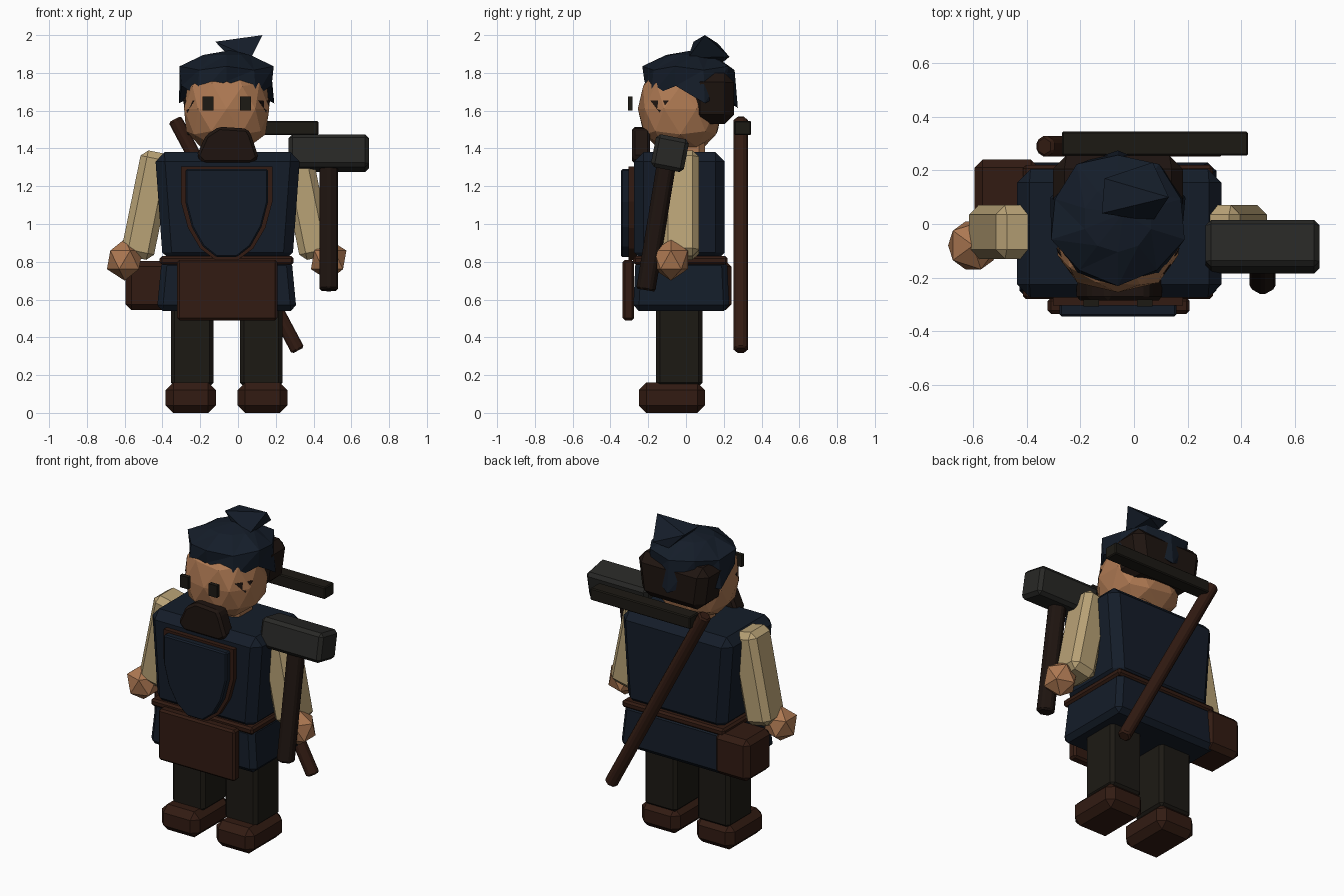
import bpy, bmesh, math
from mathutils import Vector, Matrix

if "Cube" in bpy.data.objects:
    bpy.data.objects.remove(bpy.data.objects["Cube"])

CX = -0.06  # body mirror plane


def material(name, color):
    m = bpy.data.materials.new(name)
    m.diffuse_color = (*color, 1)
    m.use_nodes = True
    m.node_tree.nodes["Principled BSDF"].inputs["Base Color"].default_value = m.diffuse_color
    return m


NAVY = material("navy", (0.007, 0.012, 0.022))
SKIN = material("skin", (0.42, 0.19, 0.085))
LINEN = material("linen", (0.48, 0.36, 0.18))
LEATHER = material("leather", (0.032, 0.011, 0.006))
WOOD = material("dark wood", (0.013, 0.007, 0.005))
CLOTH = material("dark cloth", (0.012, 0.010, 0.007))
IRON = material("iron", (0.021, 0.021, 0.019))


def finish(name, bm, mat, bevel=0):
    bmesh.ops.recalc_face_normals(bm, faces=bm.faces)
    me = bpy.data.meshes.new(name)
    bm.to_mesh(me)
    bm.free()
    me.materials.append(mat)
    ob = bpy.data.objects.new(name, me)
    bpy.context.collection.objects.link(ob)
    if bevel:
        b = ob.modifiers.new("Bevel", 'BEVEL')
        b.width, b.segments = bevel, 1
    return ob


def box(name, center, size, mat, bevel=0, taper=1, rot=(0, 0, 0)):
    """Chamfered box; taper scales the width of the bottom."""
    bm = bmesh.new()
    bmesh.ops.create_cube(bm, size=1)
    for v in bm.verts:
        if v.co.z < 0:
            v.co.x *= taper
        v.co = Vector(a * b for a, b in zip(v.co, size))
    ob = finish(name, bm, mat, bevel)
    ob.location, ob.rotation_euler = center, rot
    return ob


def ball(name, center, radii, mat, subdiv=1, power=1):
    bm = bmesh.new()
    bmesh.ops.create_icosphere(bm, subdivisions=subdiv, radius=1)
    for v in bm.verts:
        v.co = Vector(c + r * math.copysign(abs(a) ** power, a)
                      for a, r, c in zip(v.co, radii, center))
    return finish(name, bm, mat)


def rod(name, p, q, radius, mat, sides=6):
    p, q = Vector(p), Vector(q)
    turn = Vector((0, 0, 1)).rotation_difference(q - p).to_matrix().to_4x4()
    bm = bmesh.new()
    bmesh.ops.create_cone(bm, cap_ends=True, segments=sides, radius1=radius, radius2=radius,
                          depth=(q - p).length, matrix=Matrix.Translation((p + q) / 2) @ turn)
    return finish(name, bm, mat, 0.01)


def plate(name, outline, y0, y1, mat, bevel=0):
    """Front-view outline (x, z) extruded from y0 to y1."""
    bm = bmesh.new()
    f = bm.faces.new([bm.verts.new((x, y0, z)) for x, z in outline])
    new = bmesh.ops.extrude_face_region(bm, geom=[f])["geom"]
    bmesh.ops.translate(bm, vec=(0, y1 - y0, 0),
                        verts=[v for v in new if isinstance(v, bmesh.types.BMVert)])
    return finish(name, bm, mat, bevel)


def hull(name, points, mat):
    bm = bmesh.new()
    for p in points:
        bm.verts.new(p)
    bmesh.ops.convex_hull(bm, input=bm.verts[:])
    return finish(name, bm, mat)


# Legs, boots, arms, hands and eyes
for side, s in (("left", -1), ("right", 1)):
    box(side + "_boot", (CX + s * 0.19, -0.075, 0.08), (0.265, 0.35, 0.16), LEATHER, 0.04)
    box(side + "_leg", (CX + s * 0.183, -0.035, 0.37), (0.225, 0.245, 0.46), CLOTH, 0.02)
    box(side + "_arm", (CX + s * 0.42, -0.03, 1.1), (0.175, 0.2, 0.57), LINEN, 0.035,
        rot=(0, -s * math.radians(11.5), 0))
    ball(side + "_hand", (CX + s * 0.54, -0.08, 0.81), (0.105, 0.105, 0.11), SKIN)
    box(side + "_eye", (CX + s * 0.1, -0.295, 1.638), (0.058, 0.026, 0.075), CLOTH)

# Tunic and belt
box("tunic_body", (CX + 0.005, -0.035, 1.09), (0.77, 0.48, 0.58), NAVY, 0.05, taper=0.89)
skirt = box("tunic_skirt", (CX, -0.025, 0.675), (0.74, 0.51, 0.27), NAVY, 0.03)
for v in skirt.data.vertices:
    if v.co.z > 0:
        v.co.x *= 0.93
        v.co.y *= 0.95
box("belt", (CX, -0.03, 0.807), (0.71, 0.50, 0.045), LEATHER, 0.012)

# Apron and bib
box("apron", (CX + 0.003, -0.305, 0.65), (0.53, 0.06, 0.32), LEATHER, 0.012)
half = [(0.243, 1.305), (0.243, 1.12), (0.205, 0.98), (0.14, 0.87), (0.06, 0.81)]
outline = half + [(-x, z) for x, z in reversed(half)]
plate("bib_trim", [(CX + x, z) for x, z in outline], -0.305, -0.26, LEATHER)
plate("bib", [(CX + x * 0.9, 1.06 + (z - 1.06) * 0.94) for x, z in outline],
      -0.345, -0.27, NAVY, 0.008)

# Hip pouch
box("hip_pouch", (-0.475, 0.115, 0.675), (0.24, 0.25, 0.26), LEATHER, 0.03)

# Head and beard
ball("head", (CX, -0.03, 1.61), (0.235, 0.225, 0.23), SKIN, 2, 0.82)
box("neck", (CX, 0.01, 1.4), (0.22, 0.18, 0.12), SKIN, 0.03)
plate("beard", [(-0.22, 1.36), (-0.17, 1.47), (-0.1, 1.515), (0.05, 1.505),
                (0.07, 1.47), (0.11, 1.35), (0.07, 1.32), (-0.18, 1.32)],
      -0.285, -0.19, WOOD, 0.015)
for s in (-1, 1):
    hull("sideburn", [(CX + s * x, y, z) for x, y, z in
                      [(0.17, -0.19, 1.655), (0.23, -0.09, 1.655), (0.21, -0.14, 1.59),
                       (0.14, -0.1, 1.64)]], WOOD)

# Hair: dark back cap, faceted top with jagged hem, and tuft
box("back_hair", (CX, 0.14, 1.665), (0.50, 0.23, 0.27), WOOD, 0.05, taper=0.85)
N = 10
bm = bmesh.new()
rings = []
for level in range(3):
    ring = []
    for i in range(N):
        a = 2 * math.pi * i / N - math.pi / 2
        back = (1 + math.sin(a)) / 2
        odd = i % 2
        r, z = [(0.25 + 0.015 * odd, 1.755 - 0.07 * back - 0.07 * odd),
                (0.262 - 0.015 * odd, 1.835 - 0.02 * odd),
                (0.13, 1.895)][level]
        ring.append(bm.verts.new((CX + r * math.cos(a), 0.02 + r * math.sin(a) * 0.96, z)))
    rings.append(ring)
top = bm.verts.new((CX + 0.02, 0.04, 1.92))
for i in range(N):
    j = (i + 1) % N
    for lo, hi in zip(rings, rings[1:]):
        bm.faces.new((lo[i], lo[j], hi[j]))
        bm.faces.new((lo[i], hi[j], hi[i]))
    bm.faces.new((rings[2][i], rings[2][j], top))
base = bm.verts.new((CX, 0.02, 1.76))
for i in range(N):
    bm.faces.new((rings[0][(i + 1) % N], rings[0][i], base))
finish("hair", bm, NAVY)
hull("hair_tuft", [(-0.12, 0.04, 1.965), (-0.11, 0.17, 1.955), (0.13, 0.1, 2.0),
                   (0.07, 0.01, 1.88), (0.07, 0.23, 1.885), (-0.02, 0.03, 1.86),
                   (-0.02, 0.2, 1.86)], NAVY)

# Hammer
box("hammer_head", (0.48, -0.085, 1.375), (0.425, 0.177, 0.177), IRON, 0.02,
    rot=(math.radians(-11), 0, 0))
rod("hammer_handle", (0.48, -0.213, 0.65), (0.48, -0.1, 1.34), 0.056, WOOD)

# Pickaxe carried on the back
rod("pickaxe_handle", (0.318, 0.29, 0.33), (-0.335, 0.29, 1.555), 0.043, LEATHER)
box("pickaxe_head", (0.078, 0.3, 1.508), (0.695, 0.09, 0.075), CLOTH, 0.006)
